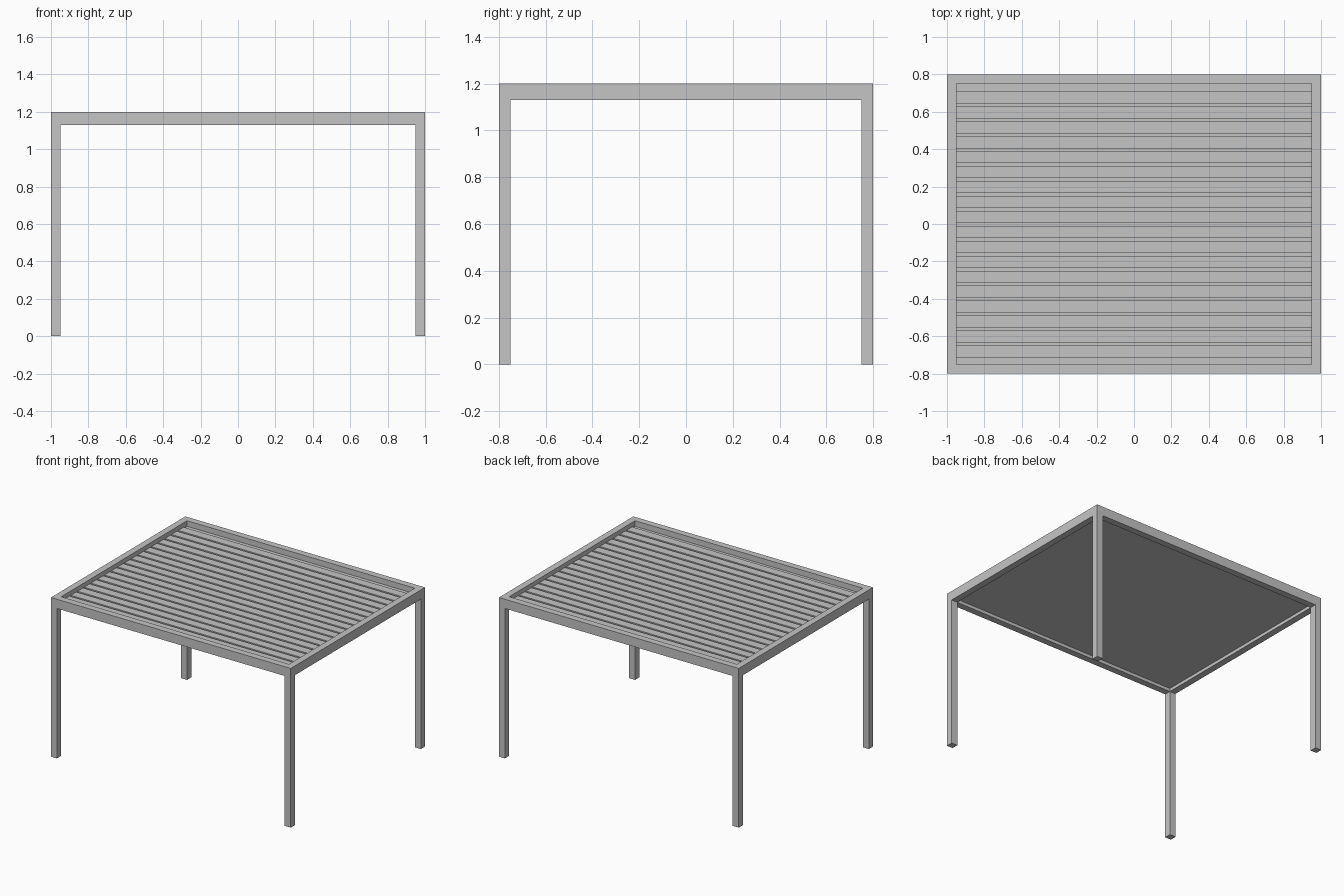
import bpy, bmesh

if "Cube" in bpy.data.objects:
    bpy.data.objects.remove(bpy.data.objects["Cube"])

HX, HY, TOP = 1.0, 0.8, 1.2      # outer half sizes and height
BEAM, DEPTH = 0.05, 0.07         # beam width and depth
PITCH, FIRST, COUNT = 0.08, -0.715, 18

grey = bpy.data.materials.new("light grey metal")
grey.diffuse_color = (0.56, 0.56, 0.56, 1)
grey.use_nodes = True
grey.node_tree.nodes["Principled BSDF"].inputs["Base Color"].default_value = grey.diffuse_color


def finish(name, bm):
    bmesh.ops.recalc_face_normals(bm, faces=bm.faces)
    mesh = bpy.data.meshes.new(name)
    bm.to_mesh(mesh)
    bm.free()
    mesh.materials.append(grey)
    obj = bpy.data.objects.new(name, mesh)
    bpy.context.collection.objects.link(obj)
    return obj


def box(name, x0, x1, y0, y1, z0, z1):
    bm = bmesh.new()
    bmesh.ops.create_cube(bm, size=1)
    for v in bm.verts:
        v.co.x = x1 if v.co.x > 0 else x0
        v.co.y = y1 if v.co.y > 0 else y0
        v.co.z = z1 if v.co.z > 0 else z0
    return finish(name, bm)


def extrude_x(name, profile, half):
    # Sweep a closed (y, z) profile along x
    bm = bmesh.new()
    face = bm.faces.new([bm.verts.new((-half, y, z)) for y, z in profile])
    ext = bmesh.ops.extrude_face_region(bm, geom=[face])
    for v in ext["geom"]:
        if isinstance(v, bmesh.types.BMVert):
            v.co.x = half
    return finish(name, bm)


# Corner posts
low = TOP - DEPTH
for sx, side in ((-1, "left"), (1, "right")):
    for sy, end in ((-1, "front"), (1, "back")):
        xs = sorted((sx * HX, sx * (HX - BEAM)))
        ys = sorted((sy * HY, sy * (HY - BEAM)))
        box(f"{end}_{side}_post", *xs, *ys, 0, low)

# Roof frame: long beams run full width, side beams fit between them
for s, end, side in ((-1, "front", "left"), (1, "back", "right")):
    ys = sorted((s * HY, s * (HY - BEAM)))
    box(f"{end}_beam", -HX, HX, *ys, low, TOP)
    xs = sorted((s * HX, s * (HX - BEAM)))
    box(f"{side}_beam", *xs, -HY + BEAM, HY - BEAM, low, TOP)

# Roof louvres: flat blade with a lower lip tucked against the next blade
z0, z1, z2 = 1.154, 1.158, 1.167
blade = 0.065
for i in range(COUNT):
    y = FIRST + i * PITCH
    extrude_x(f"louvre_{i + 1}", [
        (y, z0), (y + PITCH, z0), (y + PITCH, z1),
        (y + blade, z1), (y + blade, z2), (y, z2)], HX - BEAM)

# Narrow gutters closing the gap to the front and back beams
box("front_gutter", -HX + BEAM, HX - BEAM, -HY + BEAM, FIRST, z0, z1)
box("back_gutter", -HX + BEAM, HX - BEAM, FIRST + COUNT * PITCH, HY - BEAM, z0, z1)
